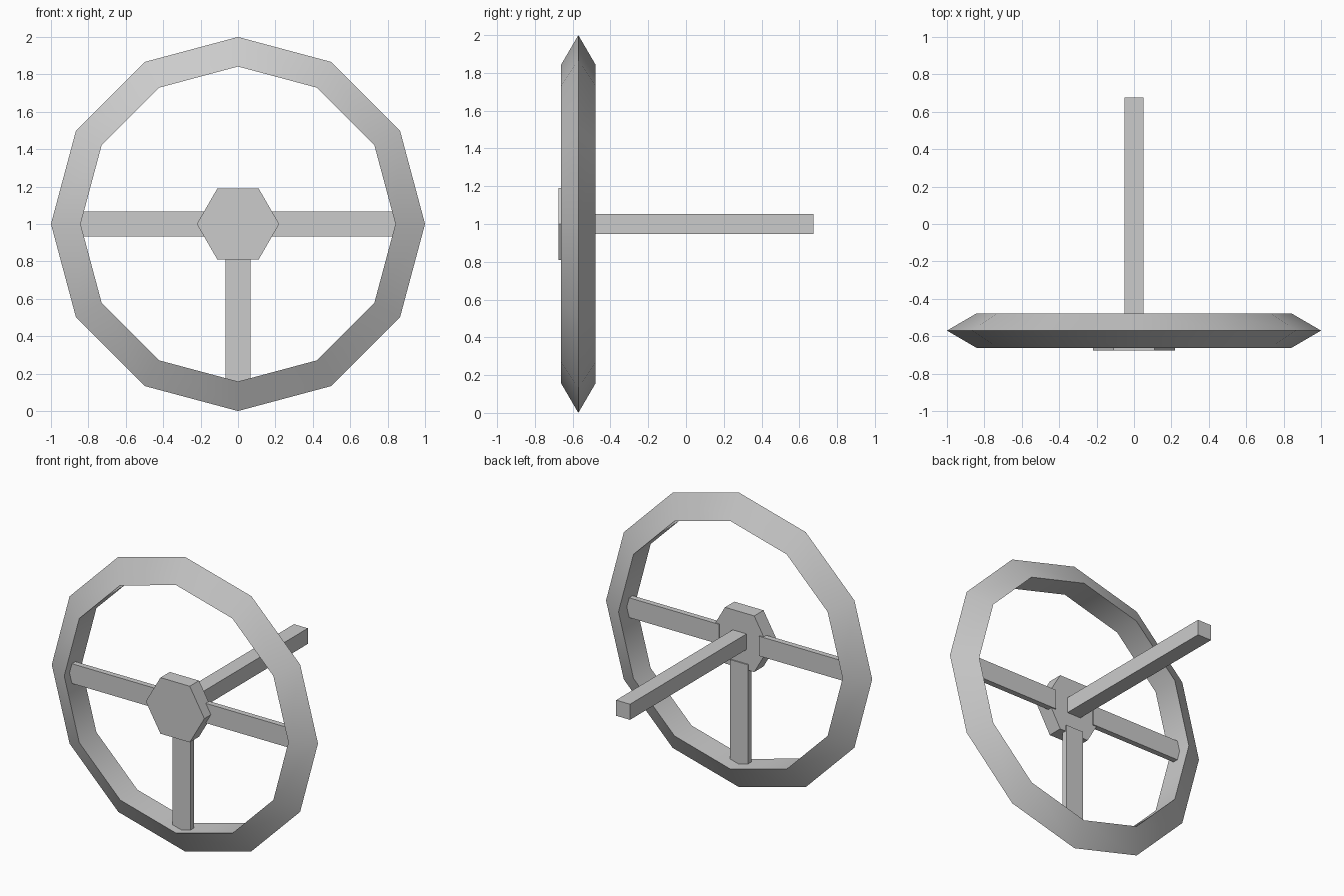
import bpy, bmesh
from math import cos, sin, pi, radians

if "Cube" in bpy.data.objects:
    bpy.data.objects.remove(bpy.data.objects["Cube"], do_unlink=True)

grey = bpy.data.materials.new("plain grey")
grey.use_nodes = True
colour = (0.6, 0.6, 0.6, 1)
grey.diffuse_color = colour
grey.node_tree.nodes["Principled BSDF"].inputs["Base Color"].default_value = colour

AXLE_Z = 1.0
RIM_Y = -0.57


def finish(name, bm):
    bmesh.ops.recalc_face_normals(bm, faces=bm.faces)
    mesh = bpy.data.meshes.new(name)
    bm.to_mesh(mesh)
    bm.free()
    mesh.materials.append(grey)
    obj = bpy.data.objects.new(name, mesh)
    bpy.context.collection.objects.link(obj)
    return obj


def box(name, low, high):
    bm = bmesh.new()
    bmesh.ops.create_cube(bm, size=1)
    for v in bm.verts:
        v.co = [a + (b - a) * (c + 0.5) for a, b, c in zip(low, high, v.co)]
    return finish(name, bm)


def lathe(name, profile, sides, closed):
    """Sweep (radius, y) points around the axle; an open profile gets end caps."""
    bm = bmesh.new()
    rings = []
    for i in range(sides):
        a = 2 * pi * i / sides
        rings.append([bm.verts.new((r * cos(a), y, AXLE_Z + r * sin(a)))
                      for r, y in profile])
    n = len(profile)
    for i in range(sides):
        here, there = rings[i], rings[(i + 1) % sides]
        for j in range(n if closed else n - 1):
            k = (j + 1) % n
            bm.faces.new((here[j], here[k], there[k], there[j]))
    if not closed:
        bm.faces.new([ring[0] for ring in rings])
        bm.faces.new([ring[-1] for ring in rings])
    return finish(name, bm)


# Twelve-sided rim with a triangular section
rim = lathe("rim", [(1.0, RIM_Y), (0.842, RIM_Y + 0.092), (0.842, RIM_Y - 0.092)],
            12, True)
bpy.ops.object.select_all(action='DESELECT')
rim.select_set(True)
bpy.context.view_layer.objects.active = rim
bpy.ops.object.shade_smooth_by_angle(angle=radians(35))

# Hexagonal hub
lathe("hub", [(0.22, -0.675), (0.22, -0.575)], 6, False)

# Three flat spokes running into the rim
half, front, back = 0.067, -0.605, -0.567
for side, name in ((1, "left_spoke"), (-1, "right_spoke")):
    inner, outer = sorted((side * 0.15, side * 0.86))
    box(name, (inner, front, AXLE_Z - half), (outer, back, AXLE_Z + half))
box("lower_spoke", (-half, front, AXLE_Z - 0.86), (half, back, AXLE_Z - 0.15))

# Square steering shaft behind the hub
box("shaft", (-0.052, -0.58, AXLE_Z - 0.053), (0.052, 0.675, AXLE_Z + 0.053))
